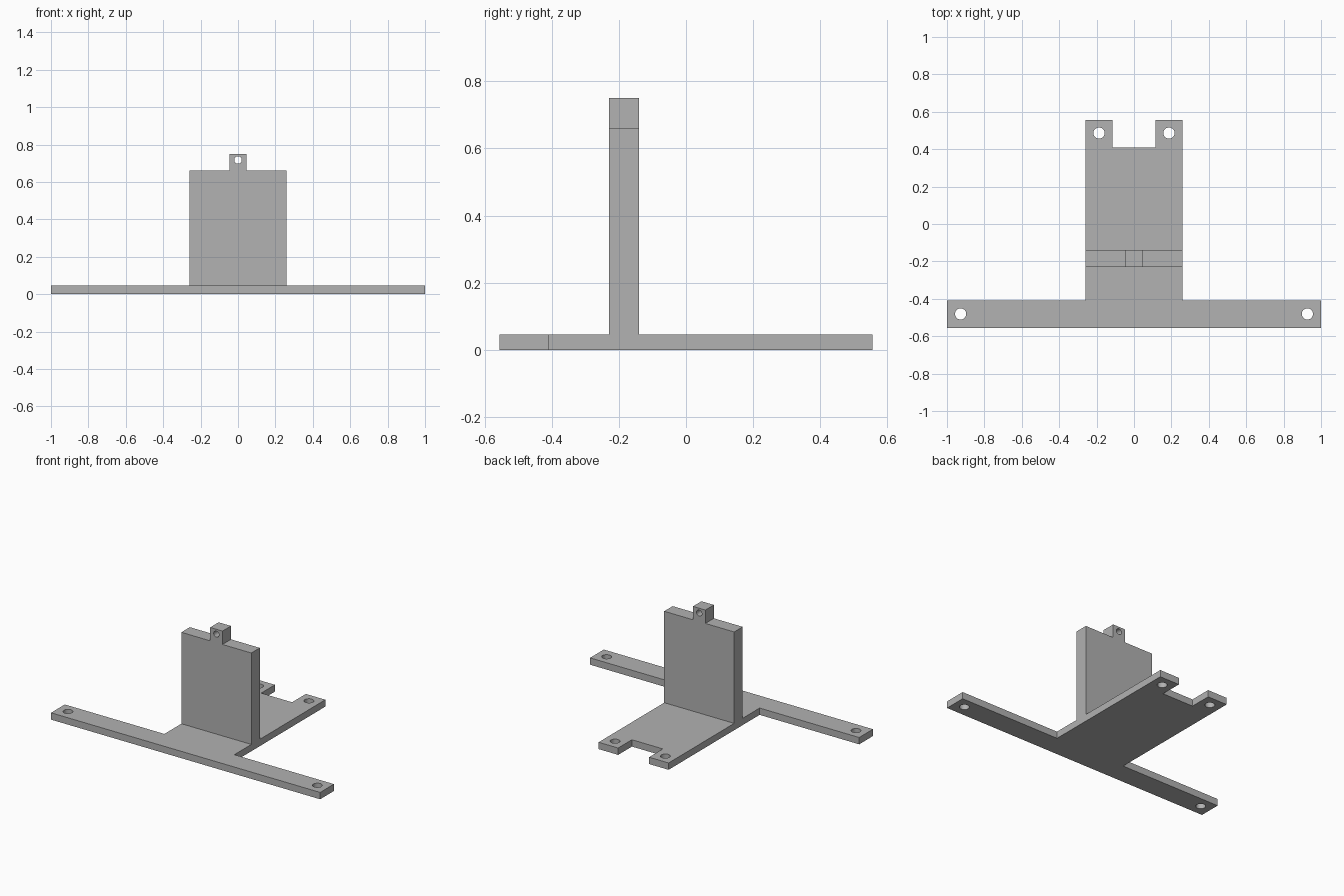
import bpy
import bmesh
from math import cos, sin, tau
from mathutils import Matrix, Vector

cube = bpy.data.objects.get("Cube")
if cube:
    bpy.data.objects.remove(cube, do_unlink=True)

grey = bpy.data.materials.new("plain grey")
grey.use_nodes = True
colour = (0.445, 0.445, 0.445, 1)
grey.diffuse_color = colour
grey.node_tree.nodes["Principled BSDF"].inputs["Base Color"].default_value = colour


def mirrored(half):
    """Close a right-hand half outline by mirroring it across x = 0."""
    return half + [(-x, y) for x, y in reversed(half)]


def circle(cx, cy, r, n=32):
    return [(cx + r * cos(tau * i / n), cy + r * sin(tau * i / n)) for i in range(n)]


def plate(name, loops, thickness, matrix=Matrix()):
    """Extrude an outline with holes upward, then place it."""
    bm = bmesh.new()
    for loop in loops:
        verts = [bm.verts.new((x, y, 0)) for x, y in loop]
        for a, b in zip(verts, verts[1:] + verts[:1]):
            bm.edges.new((a, b))
    bmesh.ops.triangle_fill(bm, edges=bm.edges[:], use_beauty=True, normal=(0, 0, 1))
    top = bmesh.ops.extrude_face_region(bm, geom=bm.faces[:])["geom"]
    moved = [v for v in top if isinstance(v, bmesh.types.BMVert)]
    bmesh.ops.translate(bm, verts=moved, vec=Vector((0, 0, thickness)))
    bmesh.ops.transform(bm, verts=bm.verts[:], matrix=matrix)
    bmesh.ops.recalc_face_normals(bm, faces=bm.faces[:])
    mesh = bpy.data.meshes.new(name)
    bm.to_mesh(mesh)
    bm.free()
    mesh.materials.append(grey)
    obj = bpy.data.objects.new(name, mesh)
    bpy.context.collection.objects.link(obj)
    return obj


# Main dimensions
base_top = 0.046
half_width = 0.26
wall_front, wall_back = -0.23, -0.14

# Base: long front bar, central plate with rear notch, four screw holes
base_half = [(1, -0.556), (1, -0.41), (half_width, -0.41),
             (half_width, 0.556), (0.115, 0.556), (0.115, 0.41)]
holes = [circle(side * x, y, 0.03)
         for x, y in ((0.927, -0.481), (0.187, 0.486)) for side in (-1, 1)]
plate("base_plate", [mirrored(base_half)] + holes, base_top)

# Upright wall with a drilled lug on top, drawn in x-z and stood up
wall_half = [(half_width, base_top), (half_width, 0.66), (0.046, 0.66), (0.046, 0.75)]
stand_up = Matrix.Translation((0, wall_back, 0)) @ Matrix.Rotation(tau / 4, 4, "X")
plate("upright_wall", [mirrored(wall_half), circle(0, 0.717, 0.02)],
      wall_back - wall_front, stand_up)
